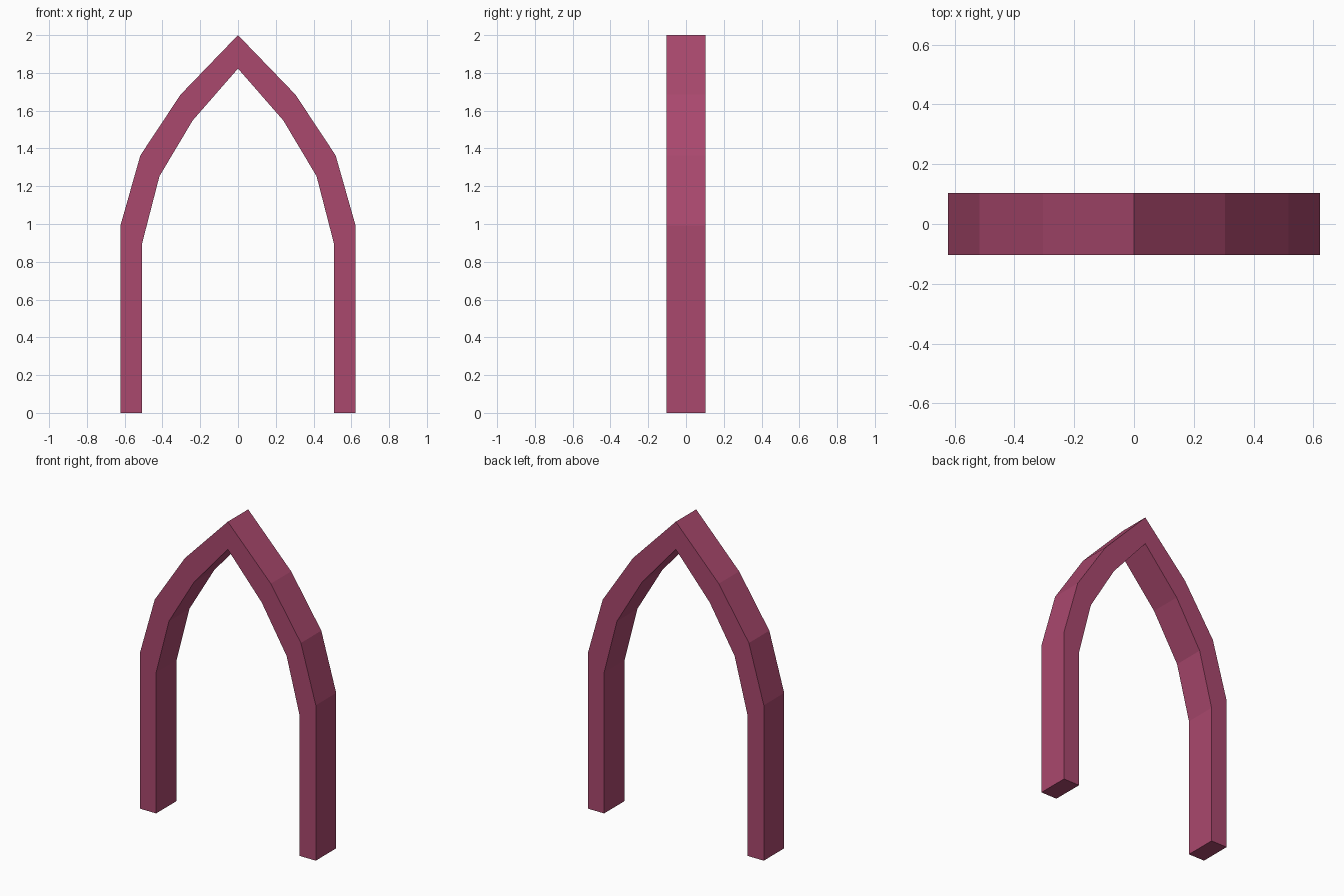
import bpy
import bmesh

cube = bpy.data.objects.get("Cube")
if cube:
    bpy.data.objects.remove(cube, do_unlink=True)

HALF_DEPTH = 0.103

# Half profile of the pointed arch, from foot to apex (x, z)
OUTER = [(0.622, 0), (0.622, 0.993), (0.517, 1.363), (0.304, 1.685), (0, 2)]
INNER = [(0.507, 0), (0.507, 0.9), (0.416, 1.253), (0.24, 1.548), (0, 1.823)]

# Plum paint
plum = bpy.data.materials.new("plum")
plum.use_nodes = True
color = (0.4, 0.065, 0.155, 1)
plum.diffuse_color = color
plum.node_tree.nodes["Principled BSDF"].inputs["Base Color"].default_value = color


def mirrored(half):
    """Continue a half profile over the apex to the other foot."""
    return half + [(-x, z) for x, z in reversed(half[:-1])]


# Arch: a flat band of quads extruded through its depth
bm = bmesh.new()
rows = [[bm.verts.new((x, -HALF_DEPTH, z)) for x, z in mirrored(half)]
        for half in (OUTER, INNER)]
outer, inner = rows
front = [bm.faces.new((outer[i], outer[i + 1], inner[i + 1], inner[i]))
         for i in range(len(outer) - 1)]
result = bmesh.ops.extrude_face_region(bm, geom=front, use_keep_orig=True)
back = [v for v in result["geom"] if isinstance(v, bmesh.types.BMVert)]
bmesh.ops.translate(bm, verts=back, vec=(0, 2 * HALF_DEPTH, 0))
bmesh.ops.recalc_face_normals(bm, faces=bm.faces[:])

mesh = bpy.data.meshes.new("pointed_arch")
bm.to_mesh(mesh)
bm.free()
mesh.materials.append(plum)
arch = bpy.data.objects.new("pointed_arch", mesh)
bpy.context.collection.objects.link(arch)
